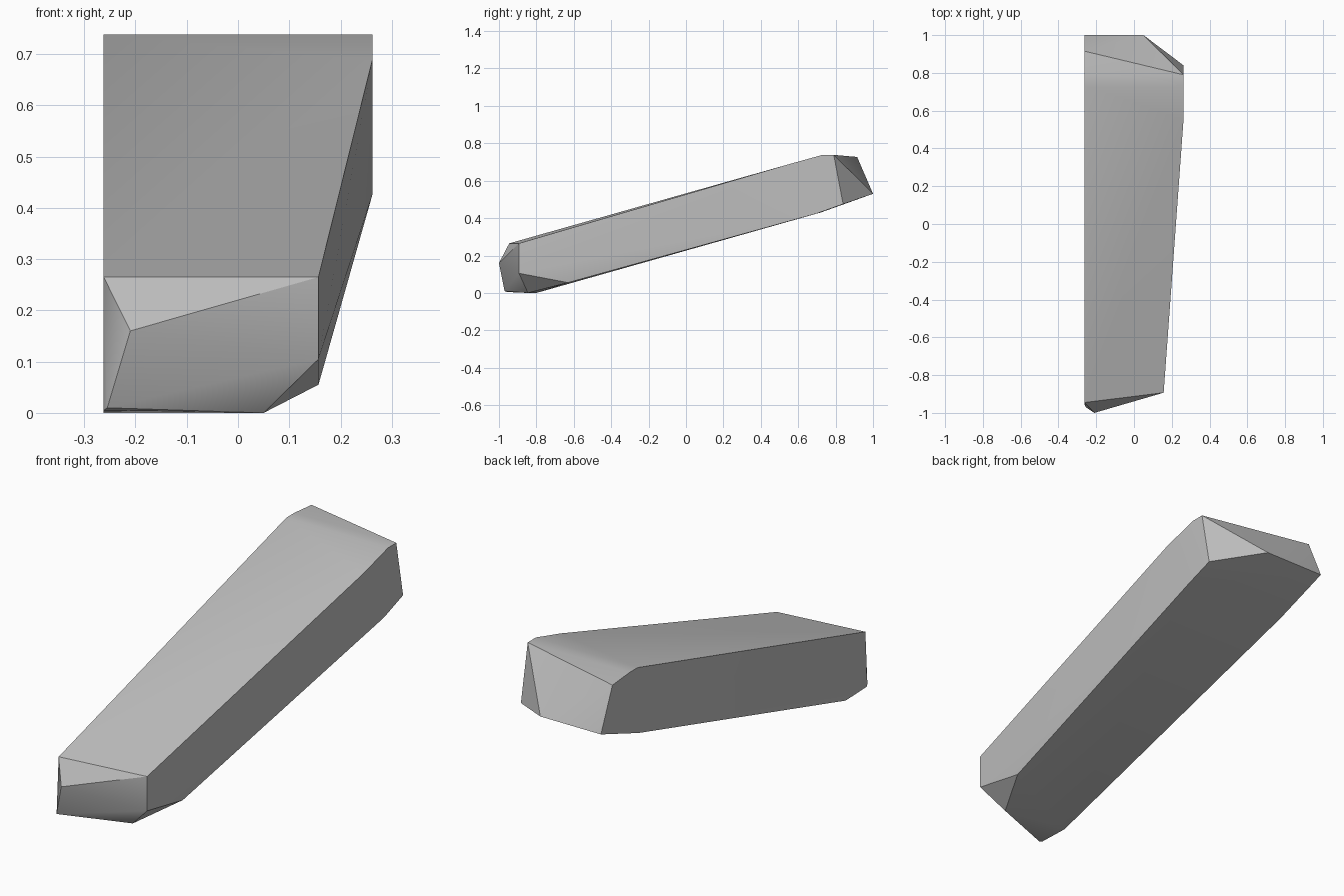
import bpy, bmesh, math

cube = bpy.data.objects.get("Cube")
if cube:
    bpy.data.objects.remove(cube, do_unlink=True)

LEFT, RIGHT = -0.262, 0.262   # outer side planes
NARROW = 0.157                # inset of the tapered side at the low end

grey = bpy.data.materials.new("stone grey")
grey.use_nodes = True
colour = (0.52, 0.52, 0.52, 1)
grey.diffuse_color = colour
grey.node_tree.nodes["Principled BSDF"].inputs["Base Color"].default_value = colour

# Flat side: profile in y, z
flat_side = [(-0.945, 0.265), (0.55, 0.688), (0.73, 0.738), (0.79, 0.738),
             (0.915, 0.727), (1.0, 0.53), (0.72, 0.43), (-0.80, 0.0), (-0.955, 0.005)]
# Tapered side: profile in y, z of its wide, high end
wide_end = [(0.55, 0.688), (0.73, 0.738), (0.79, 0.738), (0.84, 0.475), (0.70, 0.425)]
# Tapered side: profile of its narrow, low end
narrow_end = [(-0.893, 0.265), (-0.893, 0.105), (-0.63, 0.055)]
# Chipped corners at both ends
corners = [(-0.21, -1.0, 0.16), (-0.255, -0.97, 0.01), (0.05, -0.845, 0.0), (0.05, 1.0, 0.53)]

points = [(LEFT, y, z) for y, z in flat_side]
points += [(RIGHT, y, z) for y, z in wide_end]
points += [(NARROW, y, z) for y, z in narrow_end]
points += corners

# Wrap the profiles in one faceted block
bm = bmesh.new()
for p in points:
    bm.verts.new(p)
hull = bmesh.ops.convex_hull(bm, input=bm.verts[:])
loose = {v for v in hull["geom_interior"] + hull["geom_unused"] if isinstance(v, bmesh.types.BMVert)}
bmesh.ops.delete(bm, geom=list(loose), context='VERTS')
bmesh.ops.dissolve_limit(bm, angle_limit=math.radians(1), verts=bm.verts[:], edges=bm.edges[:])
bmesh.ops.recalc_face_normals(bm, faces=bm.faces[:])

mesh = bpy.data.meshes.new("slanted_beam")
bm.to_mesh(mesh)
bm.free()
mesh.materials.append(grey)
beam = bpy.data.objects.new("slanted_beam", mesh)
bpy.context.collection.objects.link(beam)

# Soft shading across shallow edges
bpy.ops.object.select_all(action='DESELECT')
beam.select_set(True)
bpy.context.view_layer.objects.active = beam
bpy.ops.object.shade_smooth_by_angle(angle=math.radians(30))
